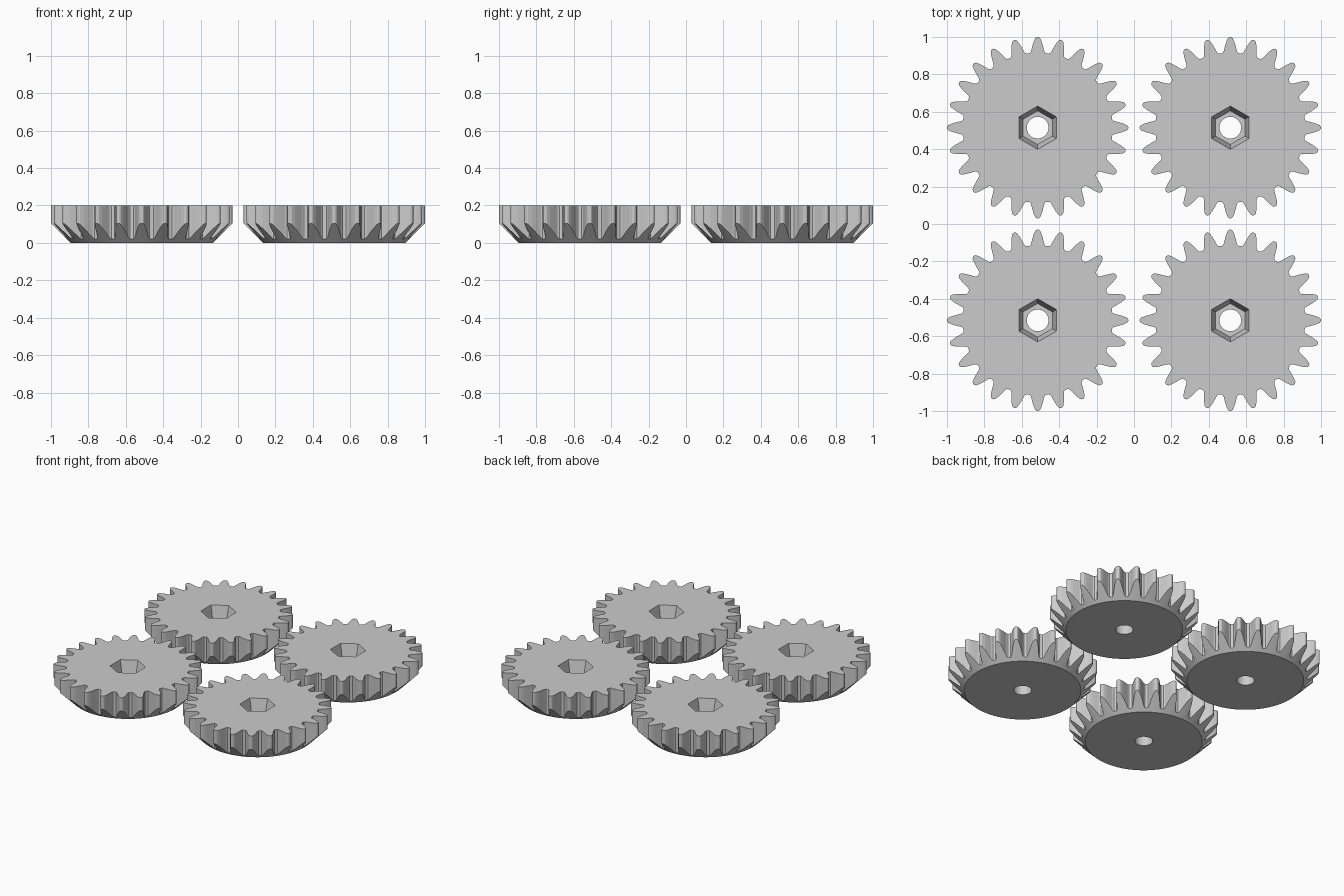
import bpy
import bmesh
from math import cos, sin, radians

cube = bpy.data.objects.get("Cube")
if cube:
    bpy.data.objects.remove(cube, do_unlink=True)

TEETH = 24
HEIGHT = 0.2
BASE_RADIUS = 0.38     # flat underside, start of the 45 degree bevel
BORE_RADIUS = 0.058
SOCKET_TOP = 0.1       # half width across the flats of the hex socket
SOCKET_BOTTOM = 0.078
SOCKET_FLOOR = 0.1
SPACING = 0.515

# Half a tooth: degrees from the tooth centre, radius
HALF_TOOTH = [(0, 0.485), (0.8, 0.484), (1.6, 0.478), (2.7, 0.46), (3.6, 0.44),
              (4.5, 0.42), (5.2, 0.407), (6.1, 0.401), (7.5, 0.4)]

# Grey material
grey = bpy.data.materials.new("grey metal")
grey.use_nodes = True
colour = (0.6, 0.6, 0.6, 1)
grey.diffuse_color = colour
grey.node_tree.nodes["Principled BSDF"].inputs["Base Color"].default_value = colour


def tooth_outline():
    """All (angle, radius) pairs round the gear."""
    tooth = [(-a, r) for a, r in HALF_TOOTH[:0:-1]] + HALF_TOOTH[:-1]
    pitch = 360 / TEETH
    return [(i * pitch + a, r) for i in range(TEETH) for a, r in tooth]


def hex_radius(angle, half_width):
    """Radius of a hexagon with flats facing left and right."""
    return half_width / cos(radians((angle + 30) % 60 - 30))


def gear_mesh():
    bm = bmesh.new()
    sections = []
    for angle, r in tooth_outline():
        # Radial cross-section: tooth, top, socket, bore, underside, bevel
        section = [(r, HEIGHT),
                   (hex_radius(angle, SOCKET_TOP), HEIGHT),
                   (hex_radius(angle, SOCKET_BOTTOM), SOCKET_FLOOR),
                   (BORE_RADIUS, SOCKET_FLOOR),
                   (BORE_RADIUS, 0),
                   (BASE_RADIUS, 0),
                   (r, r - BASE_RADIUS)]
        a = radians(angle)
        sections.append([bm.verts.new((d * cos(a), d * sin(a), z)) for d, z in section])
    for i, here in enumerate(sections):
        after = sections[(i + 1) % len(sections)]
        for j in range(len(here)):
            k = (j + 1) % len(here)
            bm.faces.new((here[j], here[k], after[k], after[j]))
    bmesh.ops.recalc_face_normals(bm, faces=bm.faces)
    mesh = bpy.data.meshes.new("bevelled_gear")
    bm.to_mesh(mesh)
    bm.free()
    mesh.materials.append(grey)
    return mesh


# Four identical gears in a square
mesh = gear_mesh()
for depth, y in (("front", -SPACING), ("back", SPACING)):
    for side, x in (("right", -SPACING), ("left", SPACING)):
        gear = bpy.data.objects.new(f"{depth}_{side}_gear", mesh)
        gear.location = (x, y, 0)
        bpy.context.collection.objects.link(gear)
